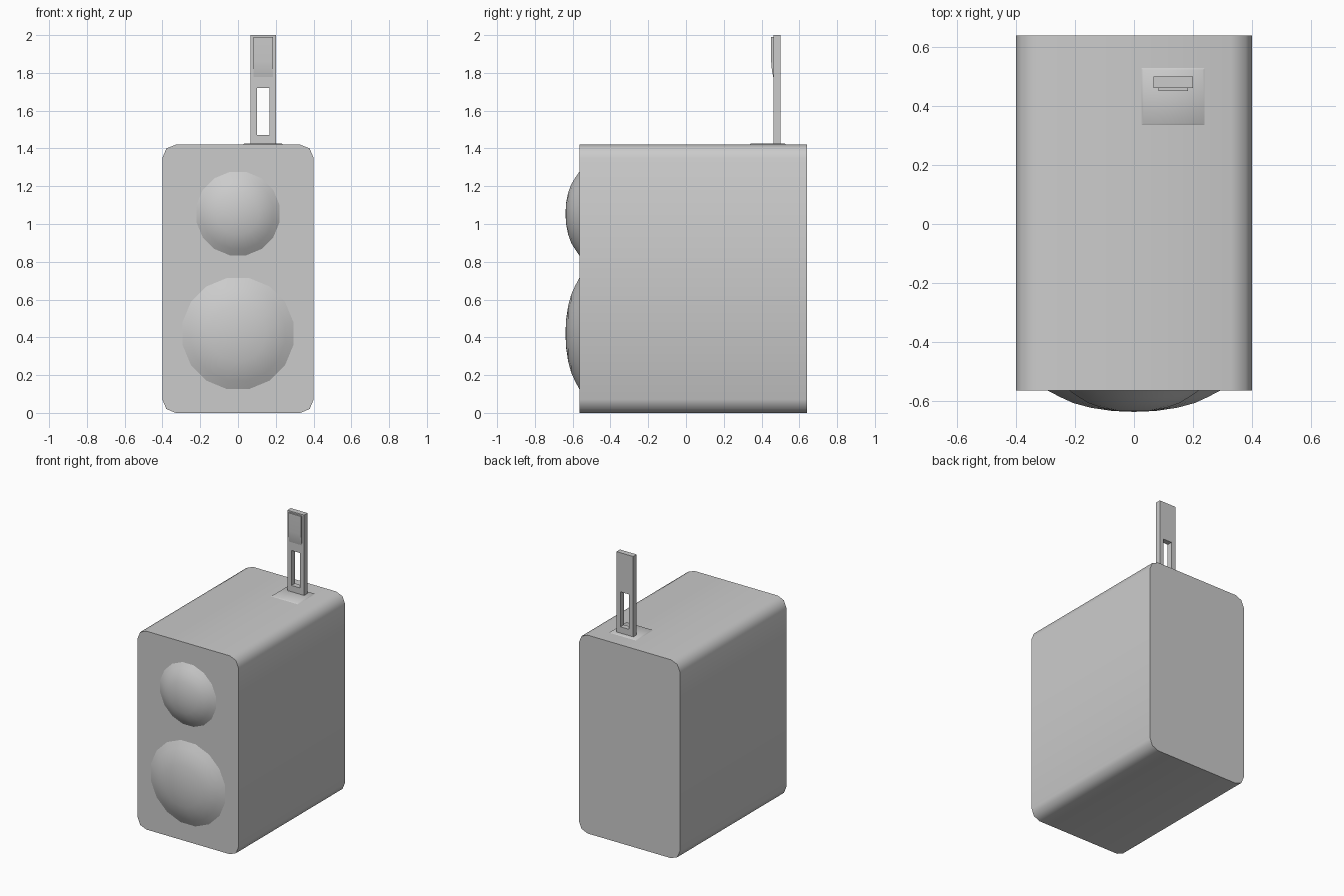
import bpy, bmesh, math
from mathutils import Vector

if "Cube" in bpy.data.objects:
    bpy.data.objects.remove(bpy.data.objects["Cube"])


def finish(name, bm, angle=40):
    bmesh.ops.recalc_face_normals(bm, faces=bm.faces[:])
    me = bpy.data.meshes.new(name)
    bm.to_mesh(me)
    bm.free()
    ob = bpy.data.objects.new(name, me)
    bpy.context.collection.objects.link(ob)
    bpy.ops.object.select_all(action='DESELECT')
    bpy.context.view_layer.objects.active = ob
    ob.select_set(True)
    bpy.ops.object.shade_smooth_by_angle(angle=math.radians(angle))
    return ob


def extrude_faces(bm, vec):
    r = bmesh.ops.extrude_face_region(bm, geom=bm.faces[:], use_keep_orig=True)
    moved = [g for g in r['geom'] if isinstance(g, bmesh.types.BMVert)]
    bmesh.ops.translate(bm, vec=Vector(vec), verts=moved)


def dome(name, z, radius, profile, sides=16):
    """Speaker dome from (radius fraction, y) rings, closed at the tip."""
    bm = bmesh.new()
    rings = []
    for f, y in profile:
        angles = [2 * math.pi * (i + 0.5) / sides for i in range(sides)]
        rings.append([bm.verts.new((f * radius * math.cos(a), y,
                                    z + f * radius * math.sin(a))) for a in angles])
    tip = bm.verts.new((0, -0.638, z))
    for i in range(sides):
        j = (i + 1) % sides
        for a, b in zip(rings, rings[1:]):
            bm.faces.new((a[i], a[j], b[j], b[i]))
        bm.faces.new((rings[-1][i], rings[-1][j], tip))
    bm.faces.new(rings[0])
    return finish(name, bm, 60)


# cabinet: rounded rectangle profile, extruded front to back
bm = bmesh.new()
w, h, r = 0.4, 1.42, 0.07
pts = []
for k, (cx, cz) in enumerate([(w - r, h - r), (r - w, h - r), (r - w, r), (w - r, r)]):
    for s in range(3):
        a = math.pi / 2 * (k + s / 2)
        pts.append((cx + r * math.cos(a), -0.565, cz + r * math.sin(a)))
bm.faces.new([bm.verts.new(p) for p in pts])
extrude_faces(bm, (0, 1.205, 0))
finish("cabinet", bm, 50)

# speaker domes
rim = [(1.0, -0.565), (0.85, -0.588), (0.7, -0.608), (0.5, -0.624), (0.25, -0.635)]
dome("lower_speaker", 0.42, 0.30, rim)
dome("upper_speaker", 1.055, 0.225, rim)

# thin sloped base plate
bm = bmesh.new()
lower = [(0.02, 0.33), (0.245, 0.33), (0.245, 0.535), (0.02, 0.535)]
upper = [(0.032, 0.342), (0.233, 0.342), (0.233, 0.523), (0.032, 0.523)]
lo = [bm.verts.new((x, y, 1.415)) for x, y in lower]
up = [bm.verts.new((x, y, 1.425)) for x, y in upper]
bm.faces.new(lo)
bm.faces.new(up)
for i in range(4):
    j = (i + 1) % 4
    bm.faces.new((lo[i], lo[j], up[j], up[i]))
finish("base_plate", bm, 50)

# upright blade with a through slot
bm = bmesh.new()
outer = [(0.067, 1.42), (0.2, 1.42), (0.2, 2.0), (0.067, 2.0)]
inner = [(0.1, 1.47), (0.168, 1.47), (0.168, 1.72), (0.1, 1.72)]
o = [bm.verts.new((x, 0.462, z)) for x, z in outer]
n = [bm.verts.new((x, 0.462, z)) for x, z in inner]
for i in range(4):
    j = (i + 1) % 4
    bm.faces.new((o[i], o[j], n[j], n[i]))
extrude_faces(bm, (0, 0.039, 0))
finish("upright_blade", bm, 30)

# raised pad on the blade, fading out towards its lower end
bm = bmesh.new()
side = [(0.464, 1.99), (0.451, 1.99), (0.451, 1.86), (0.455, 1.81), (0.464, 1.77)]
bm.faces.new([bm.verts.new((0.083, y, z)) for y, z in side])
extrude_faces(bm, (0.101, 0, 0))
finish("blade_pad", bm, 30)
